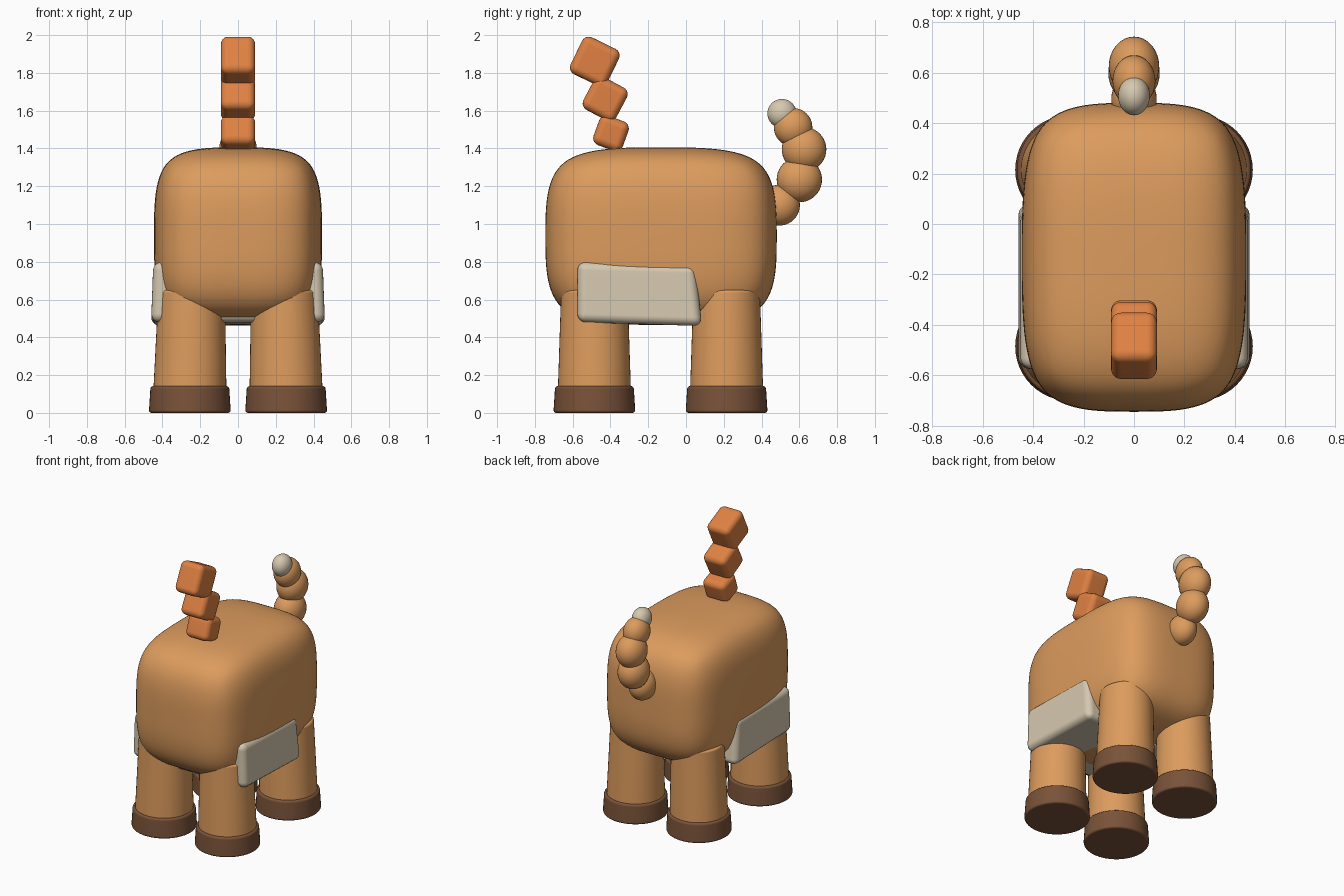
import bpy, bmesh
from math import radians
from mathutils import Matrix, Vector

cube = bpy.data.objects.get("Cube")
if cube:
    bpy.data.objects.remove(cube, do_unlink=True)


def material(name, rgb):
    m = bpy.data.materials.new(name)
    m.use_nodes = True
    m.diffuse_color = (*rgb, 1)
    m.node_tree.nodes["Principled BSDF"].inputs["Base Color"].default_value = (*rgb, 1)
    return m


TAN = material("tan coat", (0.72, 0.33, 0.11))
ORANGE = material("orange mane", (0.74, 0.22, 0.055))
BROWN = material("brown hoof", (0.19, 0.085, 0.04))
CREAM = material("cream", (0.67, 0.58, 0.43))


def finish(name, bm, mat, bevel=0, segments=4):
    """Turn a bmesh into a smooth shaded object with an optional round bevel."""
    mesh = bpy.data.meshes.new(name)
    bmesh.ops.recalc_face_normals(bm, faces=bm.faces)
    bm.to_mesh(mesh)
    bm.free()
    mesh.materials.append(mat)
    mesh.shade_smooth()
    ob = bpy.data.objects.new(name, mesh)
    bpy.context.collection.objects.link(ob)
    if bevel:
        mod = ob.modifiers.new("round edges", 'BEVEL')
        mod.width, mod.segments = bevel, segments
        mod.limit_method, mod.angle_limit = 'ANGLE', radians(40)
        ob.modifiers.new("even shading", 'WEIGHTED_NORMAL')
    return ob


def box(size, centre, tilt=0):
    bm = bmesh.new()
    bmesh.ops.create_cube(bm, size=1, matrix=Matrix.Translation(centre)
                          @ Matrix.Rotation(radians(tilt), 4, 'X')
                          @ Matrix.Diagonal((*size, 1)))
    return bm


def post(name, x, y, z0, z1, r0, r1, mat, bevel, lean=0):
    """Tapered upright cylinder whose top may lean sideways."""
    bm = bmesh.new()
    bmesh.ops.create_cone(bm, cap_ends=True, segments=48, radius1=r0, radius2=r1,
                          depth=z1 - z0, matrix=Matrix.Translation((x, y, (z0 + z1) / 2)))
    for v in bm.verts:
        if v.co.z > (z0 + z1) / 2:
            v.co.x += lean
    return finish(name, bm, mat, bevel)


# Body: a soft subdivided box
bm = box((0.89, 1.225, 0.94), (0, -0.132, 0.936))
bmesh.ops.subdivide_edges(bm, edges=bm.edges[:], cuts=1, use_grid_fill=True)
body = finish("body", bm, TAN)
sub = body.modifiers.new("soften", 'SUBSURF')
sub.levels = sub.render_levels = 4

# Belly patch: a box wrapping the underside, narrowed at the top and back
bm = box((0.92, 0.66, 0.34), (0, -0.245, 0.63))
for v in bm.verts:
    if v.co.z > 0.63:
        v.co.x *= 0.975
        if v.co.y > -0.2:
            v.co.y -= 0.035
            v.co.z -= 0.015
    elif v.co.y < -0.3:
        v.co.z += 0.02
finish("belly_patch", bm, CREAM, 0.045, 5)

# Legs and hooves
for side, sx in (("left", 1), ("right", -1)):
    for end, y in (("front", -0.485), ("back", 0.215)):
        x = 0.255 * sx
        post(f"{end}_{side}_leg", x, y, 0.1, 0.65, 0.194, 0.176, TAN, 0.015, -0.01 * sx)
        post(f"{end}_{side}_hoof", x, y, 0, 0.142, 0.217, 0.208, BROWN, 0.015)

# Mane: a stack of tilted rounded blocks
for i, (y, z, size, tilt) in enumerate([(-0.397, 1.48, 0.165, -20),
                                        (-0.428, 1.663, 0.197, -28),
                                        (-0.483, 1.86, 0.217, -26)]):
    bm = box((0.182, size, size), (0, y, z), tilt)
    finish(f"mane_block_{i + 1}", bm, ORANGE, 0.04, 5)

# Tail: a curling chain of balls, slightly flattened sideways, with a pale tip
balls = [(0.495, 1.10, 0.108, 0.09), (0.6, 1.235, 0.12, 0.102), (0.625, 1.395, 0.118, 0.1),
         (0.567, 1.512, 0.102, 0.085), (0.508, 1.585, 0.077, 0.063)]
for i, (y, z, r, rx) in enumerate(balls):
    tip = i == len(balls) - 1
    bm = bmesh.new()
    bmesh.ops.create_uvsphere(bm, u_segments=32, v_segments=20, radius=1,
                              matrix=Matrix.Translation(Vector((0, y, z)))
                              @ Matrix.Diagonal((rx, r, r, 1)))
    finish("tail_tip" if tip else f"tail_ball_{i + 1}", bm, CREAM if tip else TAN)
